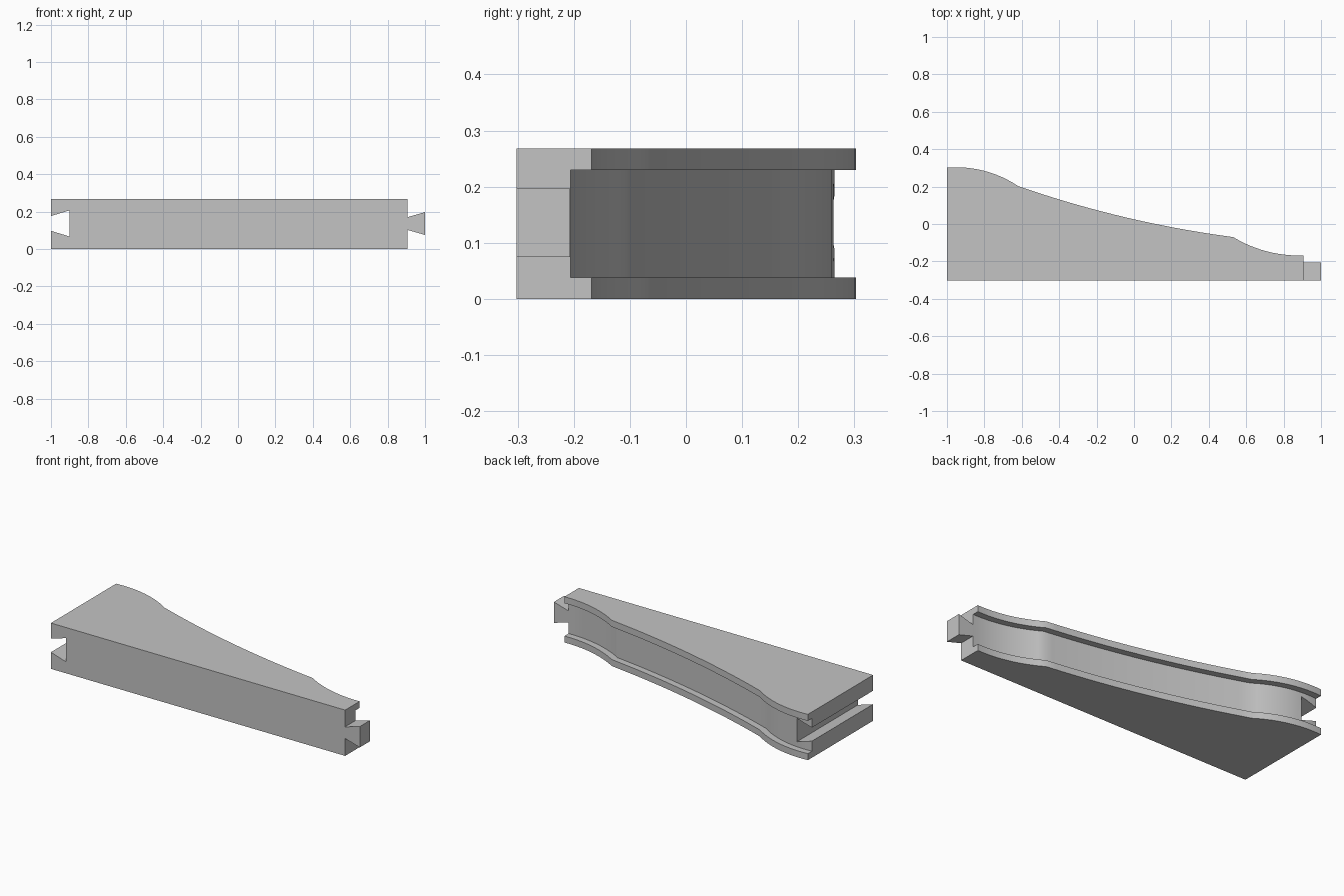
import bpy, bmesh, math
from mathutils import Vector

cube = bpy.data.objects.get("Cube")
if cube:
    bpy.data.objects.remove(cube, do_unlink=True)

HEIGHT, FRONT, END = 0.268, -0.302, 0.905
FLANGE, DEPTH = 0.038, 0.038

grey = bpy.data.materials.new("plain grey")
grey.use_nodes = True
colour = (0.55, 0.55, 0.55, 1)
grey.diffuse_color = colour
grey.node_tree.nodes["Principled BSDF"].inputs["Base Color"].default_value = colour


def arc(a, b, c, count):
    """Points on the circle through a, b and c, from a to c."""
    a, b, c = Vector(a), Vector(b), Vector(c)
    p, q = b - a, c - a
    d = 2 * (p.x * q.y - p.y * q.x)
    u = Vector((q.y * p.dot(p) - p.y * q.dot(q), p.x * q.dot(q) - q.x * p.dot(p))) / d
    centre = a + u
    start = math.atan2(-u.y, -u.x)
    end_ray = c - centre
    sweep = math.atan2(end_ray.y, end_ray.x) - start
    sweep = (sweep + math.pi) % (2 * math.pi) - math.pi
    return [centre + u.length * Vector((math.cos(start + sweep * i / count),
                                        math.sin(start + sweep * i / count)))
            for i in range(count + 1)]


def inset(path, dist):
    """Move a left-to-right path towards the front by a constant distance."""
    result = []
    for i, p in enumerate(path):
        dirs = [(path[j + 1] - path[j]).normalized()
                for j in (i - 1, i) if 0 <= j < len(path) - 1]
        normals = [Vector((t.y, -t.x)) for t in dirs]
        m = sum(normals, Vector((0, 0))).normalized()
        moved = p + m * dist / m.dot(normals[0])
        if i in (0, len(path) - 1):
            moved.x = p.x
        result.append(moved)
    return result


def prism(name, points, low, high, axis):
    """Extrude a closed outline along z (xy outline) or y (xz outline)."""
    bm = bmesh.new()
    place = (lambda p, h: (p[0], p[1], h)) if axis == "z" else (lambda p, h: (p[0], h, p[1]))
    face = bm.faces.new([bm.verts.new(place(p, low)) for p in points])
    moved = bmesh.ops.extrude_face_region(bm, geom=[face])["geom"]
    shift = Vector(place((0, 0), high - low))
    bmesh.ops.translate(bm, vec=shift, verts=[v for v in moved if isinstance(v, bmesh.types.BMVert)])
    bmesh.ops.recalc_face_normals(bm, faces=bm.faces)
    mesh = bpy.data.meshes.new(name)
    bm.to_mesh(mesh)
    bm.free()
    mesh.materials.append(grey)
    obj = bpy.data.objects.new(name, mesh)
    bpy.context.collection.objects.link(obj)
    return obj


def combine(target, tool, operation):
    mod = target.modifiers.new(operation.lower(), "BOOLEAN")
    mod.operation, mod.solver, mod.object = operation, "EXACT", tool
    bpy.context.view_layer.objects.active = target
    bpy.ops.object.modifier_apply(modifier=mod.name)
    bpy.data.objects.remove(tool, do_unlink=True)


# Curved back edge: rounded crown, long shallow sweep, rounded toe
edge = arc((-1, 0.301), (-0.8, 0.284), (-0.62, 0.203), 12)
edge += arc((-0.62, 0.203), (0, 0.025), (0.53, -0.07), 20)[1:]
edge += arc((0.53, -0.07), (0.7, -0.1435), (END, -0.168), 12)[1:]

# Body with straight front
body = prism("curved_beam", [(-1, FRONT)] + edge[::1] + [(END, FRONT)], 0, HEIGHT, "z")

# Channel along the back, leaving a flange above and below
web = inset(edge, DEPTH)
channel = [(-1.2, 1), (-1.2, web[0].y)] + web + [(1.2, web[-1].y), (1.2, 1)]
combine(body, prism("channel_cutter", channel, FLANGE, HEIGHT - FLANGE, "z"), "DIFFERENCE")

# Dovetail slot through the wide end
slot = [(-1.1, 0.097), (-1, 0.097), (-0.902, 0.067),
        (-0.902, 0.206), (-1, 0.176), (-1.1, 0.176)]
combine(body, prism("slot_cutter", slot, -1, 1, "y"), "DIFFERENCE")

# Dovetail tab on the narrow end
tab = [(0.87, 0.102), (END, 0.102), (1, 0.075), (1, 0.197), (END, 0.17), (0.87, 0.17)]
combine(body, prism("dovetail_tab", tab, FRONT, web[-1].y - 0.0005, "y"), "UNION")

# Smooth curves, crisp corners
bpy.ops.object.select_all(action="DESELECT")
body.select_set(True)
bpy.context.view_layer.objects.active = body
bpy.ops.object.shade_smooth_by_angle(angle=math.radians(30))
